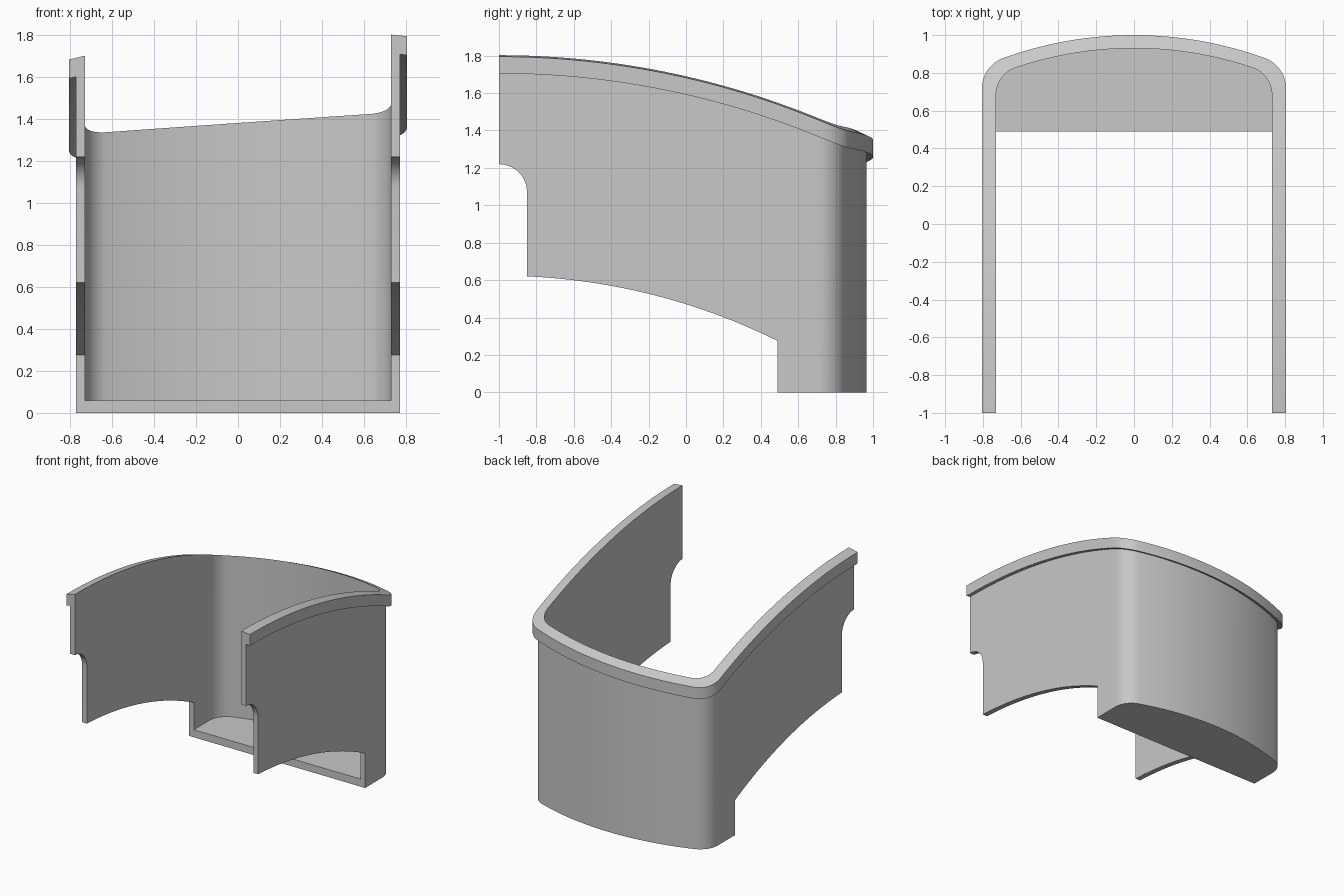
import bpy, bmesh
from math import sin, cos, pi, sqrt, atan2

if "Cube" in bpy.data.objects:
    bpy.data.objects.remove(bpy.data.objects["Cube"])

grey = bpy.data.materials.new("plain grey")
grey.use_nodes = True
COLOUR = (0.58, 0.58, 0.58, 1)
grey.diffuse_color = COLOUR
next(n for n in grey.node_tree.nodes if n.type == 'BSDF_PRINCIPLED').inputs["Base Color"].default_value = COLOUR

FRONT, NOTCH, STEP = -1.0, -0.85, 0.49   # depth positions along the side walls
BACK_CENTRE = -1.03                      # centre of the bowed back
RIM_HEIGHT = 0.09
FLOOR_TOP = 0.06


def crown(x, y):
    """Height of the domed, slightly tilted top."""
    r = 4.55
    return 1.811 - r + sqrt(r * r - x * x - (y - FRONT) ** 2) + 0.069 * x


def arch(y):
    """Height of the arched lower edge of a side wall."""
    r = 3.36
    return 0.6235 - r + sqrt(r * r - (y - FRONT) ** 2)


# Stations along one side wall: (depth, height of lower edge)
side = []
for i in range(11):
    a = pi / 2 * i / 10
    side.append((FRONT + 0.15 * sin(a), 1.07 + 0.15 * cos(a)))
for i in range(25):
    y = NOTCH + (STEP - NOTCH) * i / 24
    side.append((y, arch(y)))
side += [(STEP, 0), (0.56, 0), (0.63, 0)]


def bend(half_width, back_radius, fillet):
    """Right rounded corner, then the bowed back up to the middle."""
    cx = half_width - fillet
    dy = sqrt((back_radius - fillet) ** 2 - cx * cx)
    end = atan2(dy, cx)
    pts = [(cx + fillet * cos(end * i / 12), BACK_CENTRE + dy + fillet * sin(end * i / 12))
           for i in range(13)]
    for i in range(1, 17):
        a = end + (pi / 2 - end) * i / 16
        pts.append((back_radius * cos(a), BACK_CENTRE + back_radius * sin(a)))
    return pts


def outline(*size):
    """Whole U path from the front right end round to the front left end."""
    half = [(size[0], y) for y, z in side] + bend(*size)
    return half + [(-x, y) for x, y in half[-2::-1]]


inner = outline(0.73, 1.96, 0.15)
wall = outline(0.772, 1.995, 0.155)
rim = outline(0.805, 2.03, 0.17)
low = [z for y, z in side] + [0] * len(bend(0.73, 1.96, 0.15))
low += low[-2::-1]


def make_object(name, bm):
    bmesh.ops.remove_doubles(bm, verts=bm.verts, dist=0.00001)
    mesh = bpy.data.meshes.new(name)
    bm.to_mesh(mesh)
    bm.free()
    mesh.materials.append(grey)
    ob = bpy.data.objects.new(name, mesh)
    bpy.context.collection.objects.link(ob)
    bpy.ops.object.select_all(action='DESELECT')
    ob.select_set(True)
    bpy.context.view_layer.objects.active = ob
    bpy.ops.object.shade_smooth_by_angle(angle=pi / 7)
    return ob


# Curved wall with an overhanging rim, swept as one section along the U
bm = bmesh.new()
rings = []
for (ix, iy), (wx, wy), (rx, ry), z in zip(inner, wall, rim, low):
    top = crown(rx, ry)
    section = [(ix, iy, z), (ix, iy, crown(ix, iy)), (rx, ry, top),
               (rx, ry, top - RIM_HEIGHT), (wx, wy, crown(wx, wy) - RIM_HEIGHT), (wx, wy, z)]
    rings.append([bm.verts.new(p) for p in section])
for a, b in zip(rings, rings[1:]):
    is_step = (a[1].co - b[1].co).length < 0.0001
    for k in range(6):
        if is_step and k != 5:      # a step only has its upright end face
            continue
        n = (k + 1) % 6
        bm.faces.new((a[k], a[n], b[n], b[k]))
bm.faces.new(rings[0][::-1])
bm.faces.new(rings[-1])
make_object("curved_wall_with_rim", bm)

# Floor plate closing the bottom behind the open front
bm = bmesh.new()
start = len(side) - 3
plan = inner[start:len(inner) - start]
base = bm.faces.new([bm.verts.new((x, y, 0)) for x, y in plan])
lift = bmesh.ops.extrude_face_region(bm, geom=[base], use_keep_orig=True)
for v in lift["geom"]:
    if isinstance(v, bmesh.types.BMVert):
        v.co.z = FLOOR_TOP
bmesh.ops.recalc_face_normals(bm, faces=bm.faces)
make_object("floor", bm)
